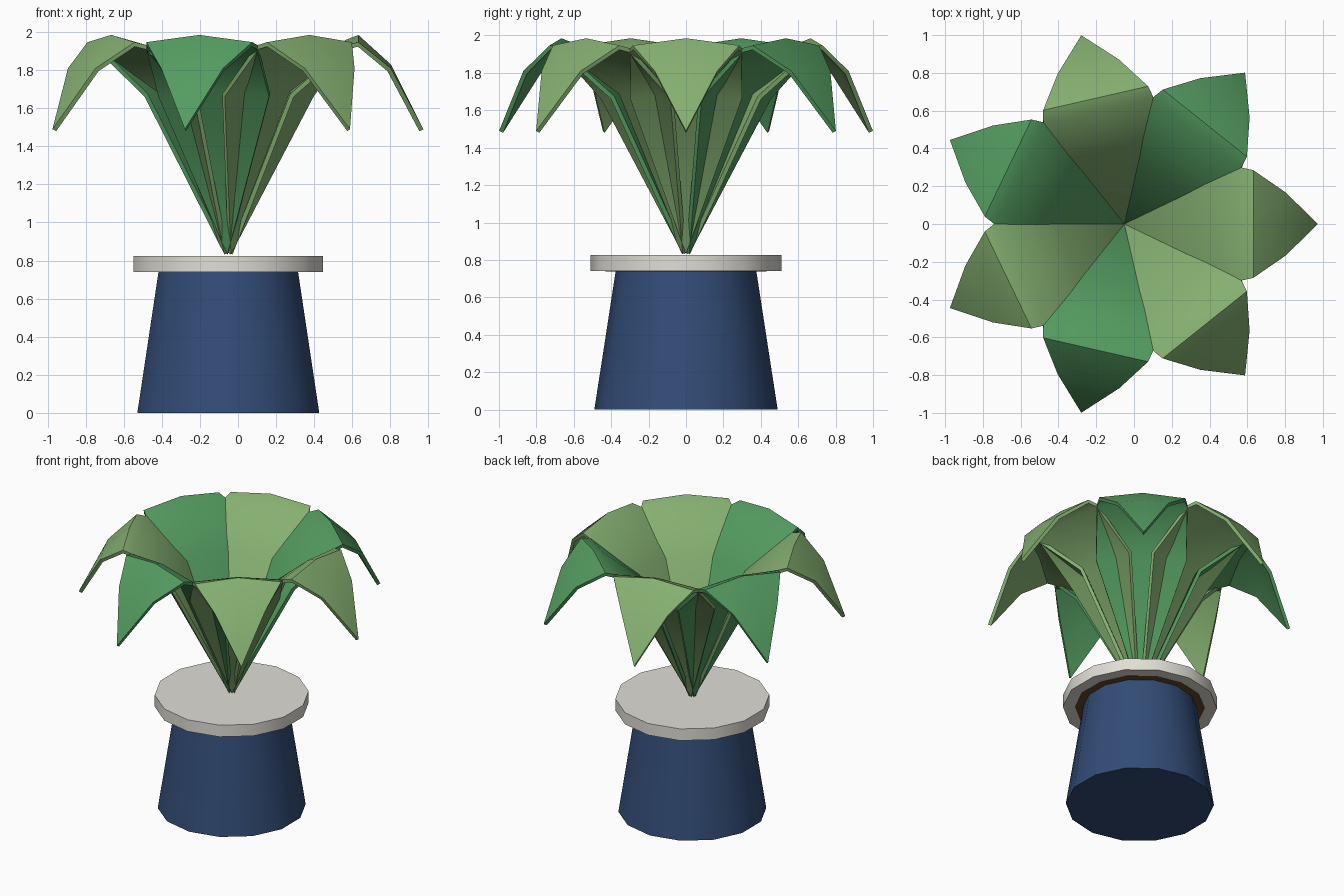
import bpy, bmesh, math

if "Cube" in bpy.data.objects:
    bpy.data.objects.remove(bpy.data.objects["Cube"])

CX = -0.051  # axis of pot and plant


def material(name, rgb):
    lin = [((c / 255 + 0.055) / 1.055) ** 2.4 for c in rgb]
    m = bpy.data.materials.new(name)
    m.diffuse_color = (*lin, 1)
    m.use_nodes = True
    m.node_tree.nodes["Principled BSDF"].inputs["Base Color"].default_value = m.diffuse_color
    return m


navy = material("navy_blue", (50, 76, 118))
grey = material("warm_grey", (224, 222, 214))
brown = material("soil_brown", (100, 72, 42))
leaf_green = material("leaf_green", (84, 156, 96))
light_green = material("light_green", (133, 176, 113))


def finish(name, bm, mat, angle):
    me = bpy.data.meshes.new(name)
    bm.to_mesh(me)
    bm.free()
    ob = bpy.data.objects.new(name, me)
    bpy.context.collection.objects.link(ob)
    me.materials.append(mat)
    bpy.ops.object.select_all(action='DESELECT')
    ob.select_set(True)
    bpy.context.view_layer.objects.active = ob
    bpy.ops.object.shade_smooth_by_angle(angle=math.radians(angle))
    return ob


def round_part(name, r1, r2, z1, z2, mat):
    """14-sided tapered cylinder with corners on the +y and -y sides."""
    bm = bmesh.new()
    rings = []
    for r, z in ((r1, z1), (r2, z2)):
        rings.append([bm.verts.new((CX + r * math.sin(a), r * math.cos(a), z))
                      for a in (math.tau * i / 14 for i in range(14))])
    for i in range(14):
        j = (i + 1) % 14
        bm.faces.new((rings[0][i], rings[0][j], rings[1][j], rings[1][i]))
    for ring in rings:
        bm.faces.new(ring)
    bmesh.ops.recalc_face_normals(bm, faces=bm.faces)
    return finish(name, bm, mat, 30)


# pot
round_part("pot_body", 0.49, 0.376, 0.0, 0.74, navy)
round_part("pot_rim", 0.51, 0.51, 0.74, 0.825, grey)
round_part("soil", 0.43, 0.43, 0.739, 0.745, brown)

# leaf stations: radius, height of midrib, half width, drop at the edges
STATIONS = [(0.325, 1.715, 0.300, 0.04), (0.615, 1.958, 0.300, 0.028),
            (0.683, 1.985, 0.285, 0.038), (0.854, 1.83, 0.167, 0.02)]
BASE, TIP = (0.0, 0.84), (1.025, 1.49)
THICKNESS = 0.024


def leaf(index):
    a = math.tau * index / 7
    bm = bmesh.new()

    def vert(r, w, z):
        return bm.verts.new((CX + r * math.cos(a) - w * math.sin(a),
                             r * math.sin(a) + w * math.cos(a), z))

    base = vert(BASE[0], 0, BASE[1])
    tip = vert(TIP[0], 0, TIP[1])
    rows = [[vert(r, -w, z - d), vert(r, 0, z), vert(r, w, z - d)]
            for r, z, w, d in STATIONS]
    for k in range(2):
        bm.faces.new((base, rows[0][k], rows[0][k + 1]))
        for p, q in zip(rows, rows[1:]):
            bm.faces.new((p[k], q[k], q[k + 1], p[k + 1]))
        bm.faces.new((rows[-1][k], tip, rows[-1][k + 1]))
    ob = finish(f"leaf_{index + 1}", bm,
                leaf_green if index % 2 else light_green, 40)
    # thin solid blade, thickened on its underside
    mod = ob.modifiers.new("thickness", 'SOLIDIFY')
    mod.thickness = THICKNESS
    mod.offset = -1
    bpy.ops.object.modifier_apply(modifier=mod.name)
    bpy.ops.object.shade_smooth_by_angle(angle=math.radians(40))


# ring of seven arching leaves in alternating greens
for i in range(7):
    leaf(i)
